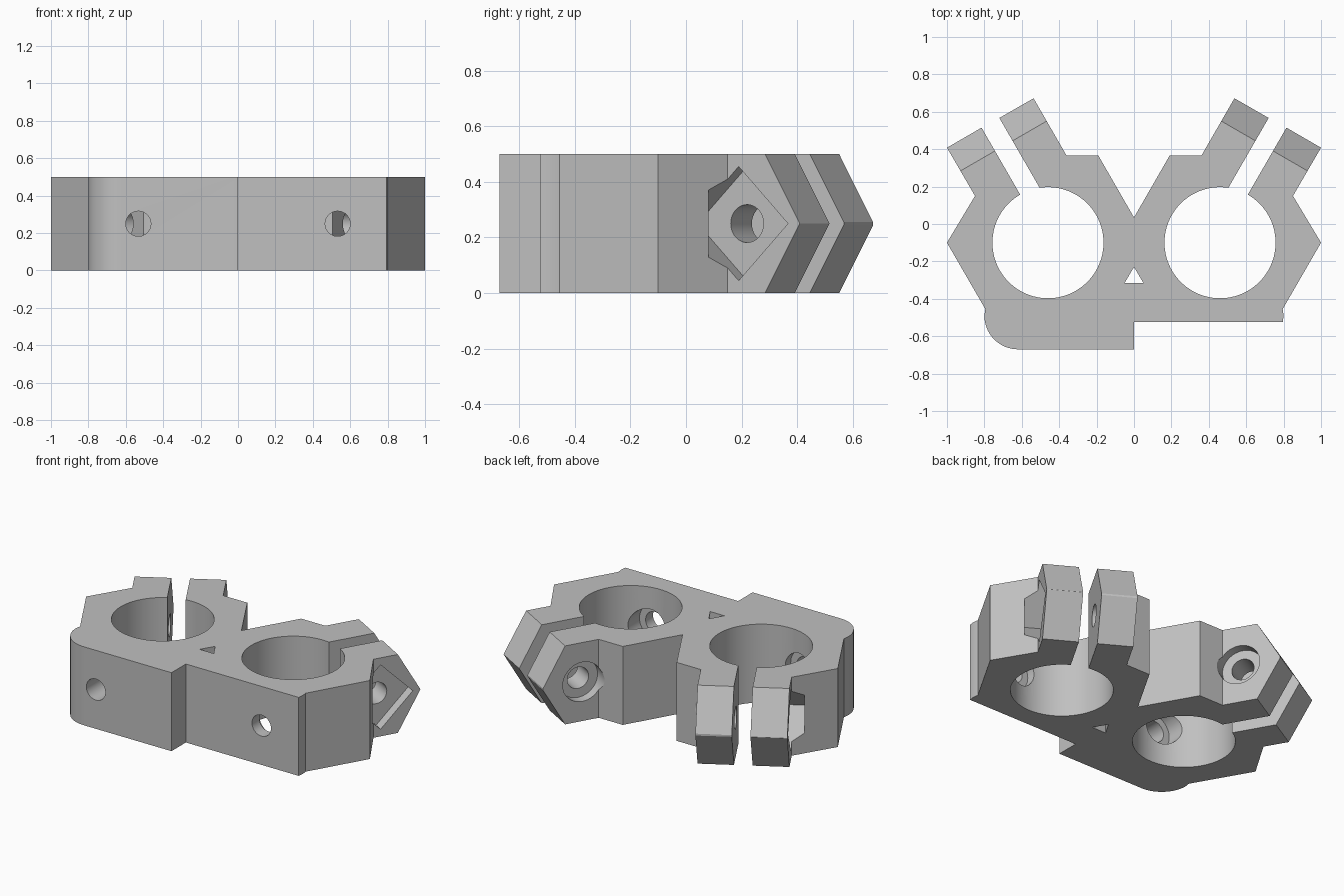
import bpy, bmesh, math
from mathutils import Matrix, Vector

cube = bpy.data.objects.get("Cube")
if cube:
    bpy.data.objects.remove(cube, do_unlink=True)

HEIGHT, MID = 0.5, 0.25
Z = Vector((0, 0, 1))

grey = bpy.data.materials.new("plain grey")
grey.use_nodes = True
colour = (0.53, 0.53, 0.53, 1)
grey.diffuse_color = colour
grey.node_tree.nodes["Principled BSDF"].inputs["Base Color"].default_value = colour


def frame(a, b, h):
    """Matrix whose columns are the two profile axes and the extrusion axis."""
    return Matrix((a, b, h)).transposed()


def prism(name, points, low, high, axes):
    """Extrude a flat profile from low to high along the third axis."""
    bm = bmesh.new()
    rings = [[bm.verts.new(axes @ Vector((a, b, h))) for a, b in points] for h in (low, high)]
    bm.faces.new(rings[0])
    bm.faces.new(rings[1])
    for i in range(len(points)):
        j = (i + 1) % len(points)
        bm.faces.new((rings[0][i], rings[0][j], rings[1][j], rings[1][i]))
    bmesh.ops.recalc_face_normals(bm, faces=bm.faces)
    mesh = bpy.data.meshes.new(name)
    bm.to_mesh(mesh)
    bm.free()
    mesh.materials.append(grey)
    obj = bpy.data.objects.new(name, mesh)
    bpy.context.collection.objects.link(obj)
    return obj


def ring(x, y, radius, sides=48):
    return [(x + radius * math.cos(math.tau * i / sides),
             y + radius * math.sin(math.tau * i / sides)) for i in range(sides)]


flat = frame((1, 0, 0), (0, 1, 0), Z)

# Clamp body outline: half profile from the rear valley round to the lower side
half = [(0.19, 0.365), (0.36, 0.365), (0.537, 0.672), (0.72, 0.567), (0.42, 0.047),
        (0.53, 0.021), (0.815, 0.515), (1, 0.408), (0.85, 0.15), (1, -0.1), (0.795, -0.455)]
corner = [(-0.62 - 0.18 * math.cos(t), -0.49 - 0.18 * math.sin(t))
          for t in (math.pi / 2 * i / 16 for i in range(17))]
outline = [(0, 0.035)] + half + [(0.8, -0.49), (0.795, -0.525), (0, -0.525), (0, -0.67)]
outline += corner[::-1] + [(-x, y) for x, y in reversed(half)]
body = prism("double_clamp_body", outline, 0, HEIGHT, flat)

# Small triangular core hole
cutters = [prism("core_cutter", [(0, -0.23), (-0.05, -0.315), (0.05, -0.315)], -0.1, 0.6, flat)]

BOLT_U = 0.6
for s in (1, -1):
    # Main bore
    cutters.append(prism("bore_cutter", ring(s * 0.46, -0.1, 0.297, 96), -0.1, 0.6, flat))

    # Pointed ear ends, in the frame of the slanted slot
    c, d = math.cos(math.radians(60)), math.sin(math.radians(60))
    slot = frame((s * c, d, 0), Z, (s * d, -c, 0))
    tip = [(0.854, MID), (0.681, 0.55), (1.1, 0.55), (1.1, -0.05), (0.681, -0.05)]
    cutters.append(prism("ear_tip_cutter", tip, 0, 1, slot))

    # Cross bolt hole, round head recess and square nut pocket
    cutters.append(prism("bolt_cutter", ring(BOLT_U, MID, 0.068), 0, 0.7, slot))
    cutters.append(prism("head_cutter", ring(BOLT_U, MID, 0.125), 0, 0.19, slot))
    cutters.append(prism("nut_cutter", ring(BOLT_U, MID, 0.205, 4), 0.6, 0.732, slot))

    # Front mounting hole, widened on the bore side
    front = frame((1, 0, 0), Z, (0, 1, 0))
    cutters.append(prism("mount_cutter", ring(s * 0.533, MID, 0.067), -0.8, -0.2, front))
    cutters.append(prism("mount_head_cutter", ring(s * 0.533, MID, 0.11), -0.45, -0.2, front))

# Cut everything, then bake the result and drop the cutters
for cutter in cutters:
    cutter.hide_render = True
    mod = body.modifiers.new(cutter.name, 'BOOLEAN')
    mod.operation = 'DIFFERENCE'
    mod.solver = 'EXACT'
    mod.object = cutter
bpy.context.view_layer.update()
baked = bpy.data.meshes.new_from_object(body.evaluated_get(bpy.context.evaluated_depsgraph_get()))
body.modifiers.clear()
body.data = baked
for cutter in cutters:
    bpy.data.objects.remove(cutter, do_unlink=True)

bpy.ops.object.select_all(action='DESELECT')
body.select_set(True)
bpy.context.view_layer.objects.active = body
bpy.ops.object.shade_smooth_by_angle(angle=math.radians(25))
